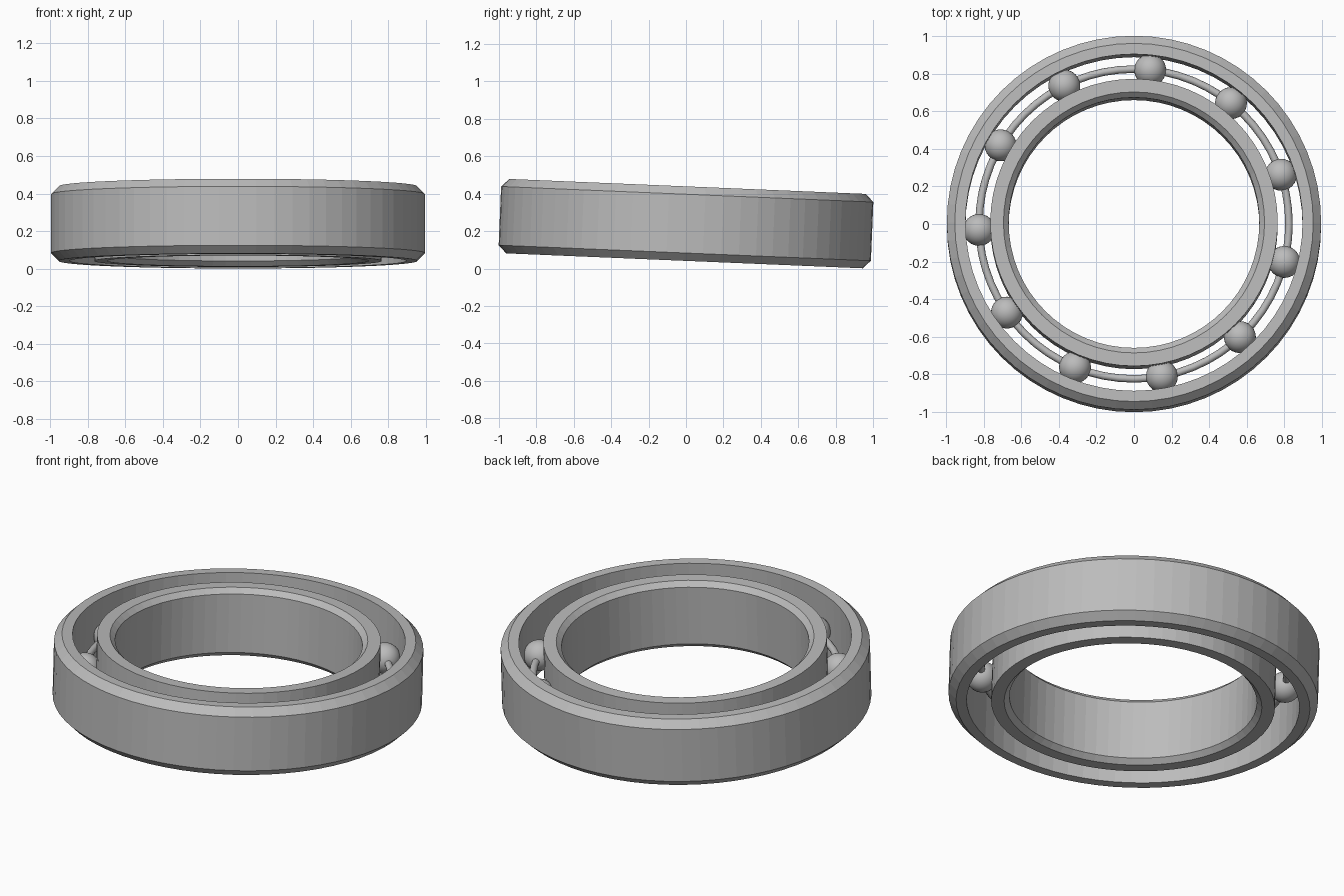
import bpy, bmesh, math
from mathutils import Matrix

if "Cube" in bpy.data.objects:
    bpy.data.objects.remove(bpy.data.objects["Cube"])

# One plain steel grey for the whole bearing
steel = bpy.data.materials.new("steel grey")
steel.use_nodes = True
grey = (0.5, 0.5, 0.5, 1)
steel.diffuse_color = grey
steel.node_tree.nodes["Principled BSDF"].inputs["Base Color"].default_value = grey

SIDES = 64
HALF = 0.199        # half the width of the races
PITCH = 0.825       # radius of the ball circle
BALLS = 11
TILT = Matrix.Translation((0, 0, 0.24)) @ Matrix.Rotation(math.radians(-2.4), 4, 'X')


def finish(name, bm, smooth=False):
    bmesh.ops.recalc_face_normals(bm, faces=bm.faces)
    bm.transform(TILT)
    mesh = bpy.data.meshes.new(name)
    bm.to_mesh(mesh)
    bm.free()
    mesh.materials.append(steel)
    for poly in mesh.polygons:
        poly.use_smooth = smooth
    obj = bpy.data.objects.new(name, mesh)
    bpy.context.collection.objects.link(obj)
    return obj


def lathe(name, profile, smooth=False):
    """Sweep a closed (radius, height) profile around the axis."""
    bm = bmesh.new()
    rings = []
    for i in range(SIDES):
        a = 2 * math.pi * i / SIDES
        rings.append([bm.verts.new((r * math.cos(a), r * math.sin(a), z)) for r, z in profile])
    n = len(profile)
    for i, ring in enumerate(rings):
        after = rings[(i + 1) % SIDES]
        for j in range(n):
            k = (j + 1) % n
            bm.faces.new((ring[j], after[j], after[k], ring[k]))
    return finish(name, bm, smooth)


def race(name, plain, chamfered, cut):
    """Race with one plain wall and one wall chamfered at both rims."""
    flat = chamfered + math.copysign(cut, plain - chamfered)
    lathe(name, [(plain, -HALF), (flat, -HALF), (chamfered, -HALF + cut),
                 (chamfered, HALF - cut), (flat, HALF), (plain, HALF)])


# Outer and inner races
race("outer_race", 0.897, 0.996, 0.042)
race("inner_race", 0.765, 0.667, 0.028)

# Cage: a thin round wire hoop through the balls
wire = [(PITCH + 0.02 * math.cos(t * math.pi / 6), 0.02 * math.sin(t * math.pi / 6))
        for t in range(12)]
lathe("cage_hoop", wire, smooth=True)

# Balls evenly spaced between the races
for i in range(BALLS):
    a = math.radians(84) + 2 * math.pi * i / BALLS
    bm = bmesh.new()
    bmesh.ops.create_uvsphere(
        bm, u_segments=24, v_segments=16, radius=0.085,
        matrix=Matrix.Translation((PITCH * math.cos(a), PITCH * math.sin(a), 0)))
    finish(f"ball_{i + 1}", bm, smooth=True)
